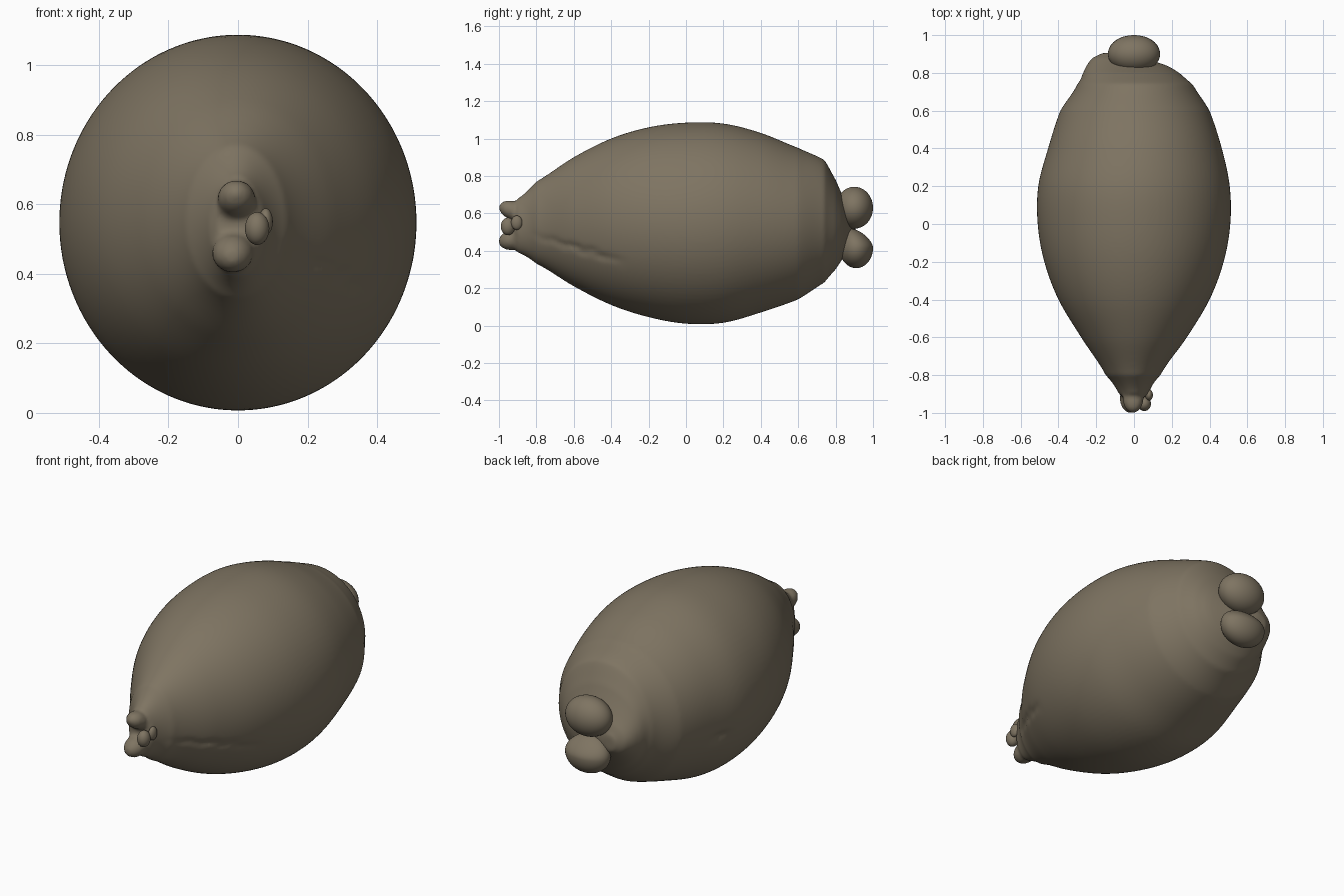
import bpy, bmesh, math
from mathutils import Matrix, Vector

if "Cube" in bpy.data.objects:
    bpy.data.objects.remove(bpy.data.objects["Cube"])

mat = bpy.data.materials.new("earthy brown")
mat.use_nodes = True
colour = (0.21, 0.175, 0.122, 1)
mat.diffuse_color = colour
mat.node_tree.nodes["Principled BSDF"].inputs["Base Color"].default_value = colour

# Body stations: y, x min, x max, z min, z max
STATIONS = [
    (-.92, -.06, .06, .41, .66), (-.9, -.08, .075, .39, .68),
    (-.8, -.15, .14, .33, .77), (-.6, -.28, .28, .21, .9),
    (-.4, -.4, .4, .11, 1), (-.2, -.475, .475, .045, 1.06),
    (0, -.51, .51, .01, 1.085), (.2, -.507, .507, .015, 1.08),
    (.4, -.455, .465, .07, 1.03), (.6, -.39, .4, .14, .95),
    (.74, -.3, .31, .23, .885), (.8, -.27, .24, .3, .78),
    (.84, -.25, .17, .36, .69), (.88, -.22, .04, .42, .61),
    (.905, -.17, -.1, .46, .55)]
SIDES, STEPS = 96, 8


def blend(a, b, c, d, t):
    """Catmull-Rom curve between b and c."""
    return b + (c - a) * t / 2 + (2*a - 5*b + 4*c - d) * t*t / 2 + (3*(b - c) + d - a) * t**3 / 2


def finish(bm, name):
    mesh = bpy.data.meshes.new(name)
    bmesh.ops.recalc_face_normals(bm, faces=bm.faces)
    for f in bm.faces:
        f.smooth = True
    bm.to_mesh(mesh)
    bm.free()
    mesh.materials.append(mat)
    obj = bpy.data.objects.new(name, mesh)
    bpy.context.collection.objects.link(obj)
    return obj


def add_ball(bm, centre, radii, tilt=0):
    m = Matrix.Translation(centre) @ Matrix.Rotation(tilt, 4, 'X') @ Matrix.Diagonal((*radii, 1))
    return bmesh.ops.create_uvsphere(bm, u_segments=40, v_segments=24, radius=1, matrix=m)["verts"]


def ball(name, centre, radii, tilt=0):
    bm = bmesh.new()
    add_ball(bm, centre, radii, tilt)
    return finish(bm, name)


def dent(p):
    """Depth of the wrinkled side crease and the small pucker on the other side."""
    depth = 0
    if p.x > 0 and -.84 < p.y < -.3:
        t = (p.y + .84) / .54
        line = .49 - .16 * t + .006 * math.sin(p.y * 60)
        depth += .016 * math.sin(math.pi * t) * math.exp(-((p.z - line) / .014) ** 2)
    if p.x < 0:
        depth += .022 * math.exp(-((p.y - .33) / .05) ** 2 - ((p.z - .41) / .025) ** 2)
    return depth


# Body: lofted rings along the length
bm = bmesh.new()
rows = [Vector(s) for s in STATIONS]
curve = []
for i in range(len(rows) - 1):
    a, d = rows[max(i - 1, 0)], rows[min(i + 2, len(rows) - 1)]
    curve += [blend(a, rows[i], rows[i + 1], d, k / STEPS) for k in range(STEPS)]
    # Even out the uneven station spacing
    for k in range(STEPS):
        curve[-STEPS + k][0] = rows[i][0] + (rows[i + 1][0] - rows[i][0]) * k / STEPS
curve.append(rows[-1])
rings = []
for y, x0, x1, z0, z1 in curve:
    ring = []
    for k in range(SIDES):
        ang = math.tau * k / SIDES
        out = Vector((math.cos(ang), 0, math.sin(ang)))
        p = Vector(((x0 + x1) / 2 + (x1 - x0) / 2 * out.x, y, (z0 + z1) / 2 + (z1 - z0) / 2 * out.z))
        ring.append(bm.verts.new(p - out * dent(p)))
    rings.append(ring)
for r, s in zip(rings, rings[1:]):
    for k in range(SIDES):
        n = (k + 1) % SIDES
        bm.faces.new((r[k], r[n], s[n], s[k]))
bm.faces.new(rings[0])
bm.faces.new(rings[-1])

# Lips, fused with the pointed front
add_ball(bm, (-.005, -.925, .615), (.055, .078, .05), -.35)
add_ball(bm, (-.015, -.925, .46), (.06, .078, .055), .25)

body = finish(bm, "body")
fuse = body.modifiers.new("fuse", 'REMESH')
fuse.mode = 'VOXEL'
fuse.voxel_size = .012
fuse.use_smooth_shade = True
soften = body.modifiers.new("soften", 'SMOOTH')
soften.factor = .5
soften.iterations = 4

# Rear lobes
ball("upper_rear_lobe", (0, .9, .63), (.138, .1, .112))
bm = bmesh.new()
for v in add_ball(bm, (0, .91, .415), (.135, .09, .108)):
    # Slope the top down towards the rear
    if v.co.z > .415:
        v.co.z -= max(0, v.co.y - .88) * .35 * (v.co.z - .415) / .1
finish(bm, "lower_rear_lobe")

# Bead and flap in the mouth
ball("mouth_bead", (.055, -.952, .53), (.035, .038, .047))
ball("mouth_flap", (.08, -.905, .55), (.02, .03, .038))
